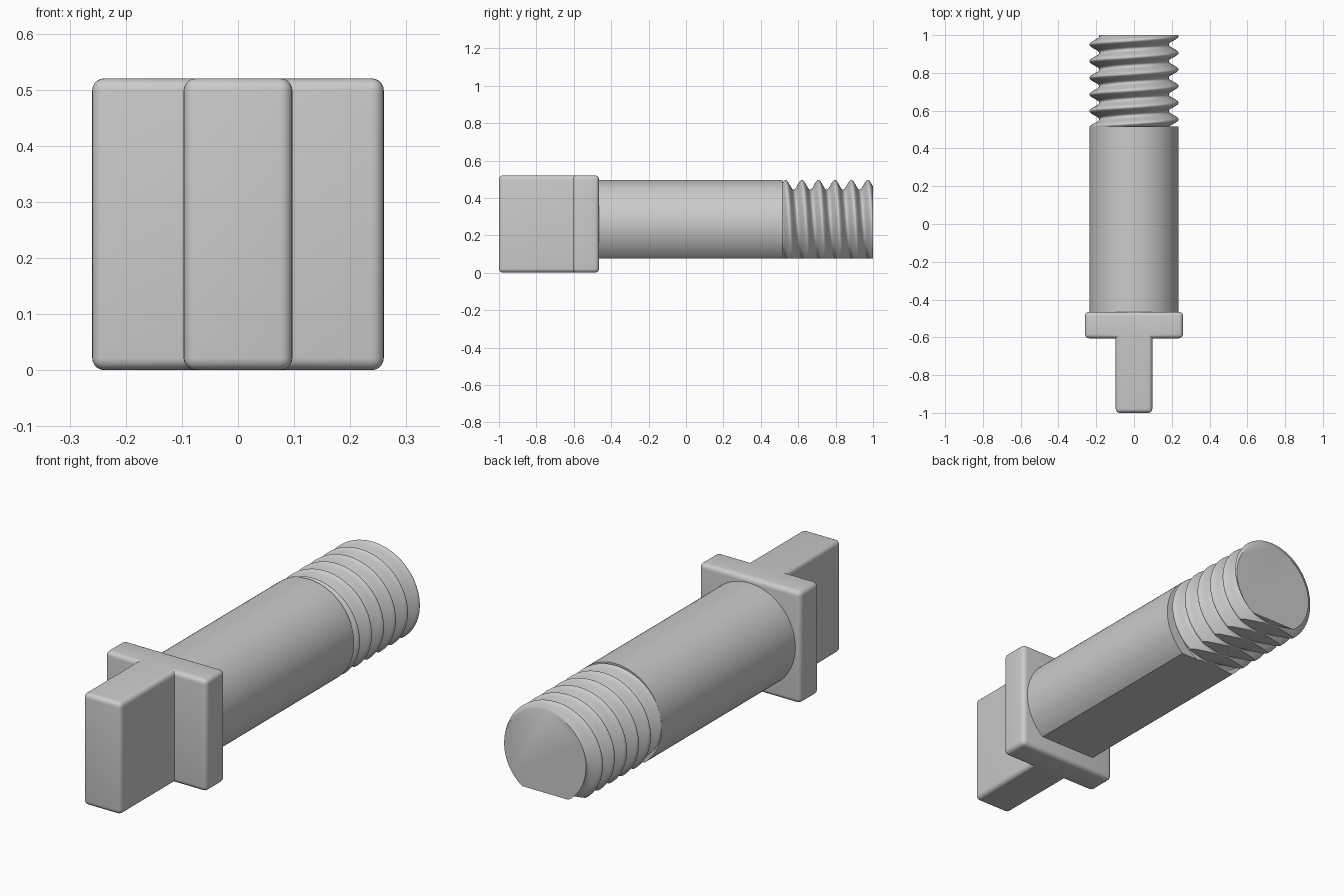
import bpy, bmesh, math
from mathutils import Vector

cube = bpy.data.objects.get("Cube")
if cube:
    bpy.data.objects.remove(cube, do_unlink=True)

GREY = (0.6, 0.6, 0.6, 1)
grey = bpy.data.materials.new("plain grey")
grey.use_nodes = True
grey.diffuse_color = GREY
grey.node_tree.nodes["Principled BSDF"].inputs["Base Color"].default_value = GREY

AXIS_Z = 0.26      # height of the shaft axis
FLAT_Z = 0.075     # underside flat along shaft and thread
RADIUS = 0.236
ROOT = 0.184
PITCH = 0.088
CREST_Y = 0.532    # a thread crest on the top line
SEGMENTS = 96


def finish(name, bm):
    bmesh.ops.recalc_face_normals(bm, faces=bm.faces)
    mesh = bpy.data.meshes.new(name)
    bm.to_mesh(mesh)
    bm.free()
    mesh.materials.append(grey)
    obj = bpy.data.objects.new(name, mesh)
    bpy.context.collection.objects.link(obj)
    bpy.ops.object.select_all(action='DESELECT')
    obj.select_set(True)
    bpy.context.view_layer.objects.active = obj
    bpy.ops.object.shade_smooth_by_angle(angle=math.radians(35))
    return obj


def round_bar(name, y0, y1, rows, radius_at):
    """Capped bar along y with a radius rule, cut flat underneath."""
    bm = bmesh.new()
    rings = []
    for i in range(rows + 1):
        y = y0 + (y1 - y0) * i / rows
        ring = []
        for k in range(SEGMENTS):
            a = math.tau * k / SEGMENTS
            r = radius_at(a, y)
            ring.append(bm.verts.new((r * math.sin(a), y, AXIS_Z + r * math.cos(a))))
        rings.append(ring)
    for low, high in zip(rings, rings[1:]):
        for k in range(SEGMENTS):
            n = (k + 1) % SEGMENTS
            bm.faces.new((low[k], low[n], high[n], high[k]))
    bm.faces.new(rings[0])
    bm.faces.new(rings[-1])
    bmesh.ops.bisect_plane(bm, geom=bm.verts[:] + bm.edges[:] + bm.faces[:],
                           plane_co=(0, 0, FLAT_Z), plane_no=(0, 0, -1),
                           clear_outer=True)
    rim = [e for e in bm.edges if e.is_boundary]
    bmesh.ops.holes_fill(bm, edges=rim, sides=0)
    return finish(name, bm)


def thread_radius(a, y):
    phase = (y - CREST_Y) / PITCH - a / math.tau
    return ROOT + (RADIUS - ROOT) * (0.5 + 0.5 * math.cos(math.tau * phase))


# Head: T-shaped grip and collar, with rounded outer edges
half = [(0.097, -1.0), (0.097, -0.605), (0.26, -0.605), (0.26, -0.465)]
outline = half + [(-x, y) for x, y in reversed(half)]
bm = bmesh.new()
base = bm.faces.new([bm.verts.new((x, y, 0)) for x, y in outline])
top = bmesh.ops.extrude_face_region(bm, geom=[base])["geom"]
bmesh.ops.translate(bm, vec=Vector((0, 0, 0.52)),
                    verts=[v for v in top if isinstance(v, bmesh.types.BMVert)])
if not any(f.calc_center_median().z < 0.01 for f in bm.faces):
    bm.faces.new([v for v in bm.verts if v.co.z < 0.01])
bmesh.ops.recalc_face_normals(bm, faces=bm.faces)
bm.normal_update()
outer = [e for e in bm.edges if e.is_convex]
bmesh.ops.bevel(bm, geom=outer, offset=0.022, segments=5, profile=0.5, affect='EDGES')
finish("grip_and_collar", bm)

# Plain shaft and threaded end
round_bar("shaft", -0.48, 0.515, 1, lambda a, y: RADIUS)
round_bar("threaded_end", 0.512, 1.0, 134, thread_radius)
